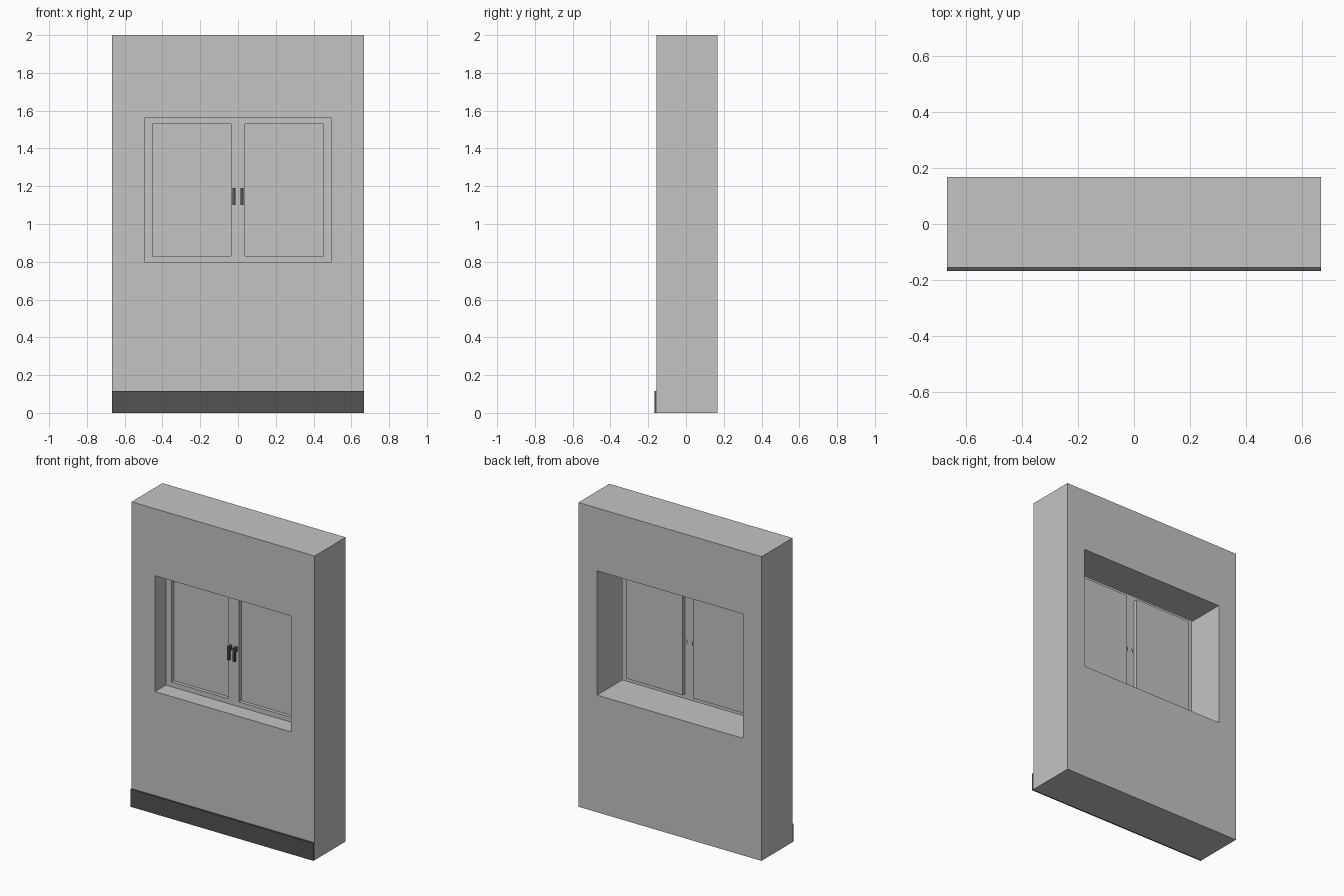
import bpy
import bmesh

# Remove the default cube only
cube = bpy.data.objects.get("Cube")
if cube:
    bpy.data.objects.remove(cube, do_unlink=True)


def make_material(name, value):
    mat = bpy.data.materials.new(name)
    mat.use_nodes = True
    color = (value, value, value, 1)
    mat.diffuse_color = color
    mat.node_tree.nodes["Principled BSDF"].inputs["Base Color"].default_value = color
    return mat


light_grey = make_material("light_grey", 0.55)
dark_grey = make_material("dark_grey", 0.085)


def rect(x0, x1, z0, z1, y):
    """Corners of an upright rectangle."""
    return [(x0, y, z0), (x1, y, z0), (x1, y, z1), (x0, y, z1)]


def add_face(bm, points):
    return bm.faces.new([bm.verts.new(p) for p in points])


def add_band(bm, a, b):
    """Four quads joining two rectangles."""
    for i in range(4):
        j = (i + 1) % 4
        add_face(bm, [a[i], a[j], b[j], b[i]])


def finish(bm, name, mat, face_front=False):
    bmesh.ops.remove_doubles(bm, verts=bm.verts, dist=0.0001)
    bmesh.ops.recalc_face_normals(bm, faces=bm.faces)
    bm.normal_update()
    if face_front and sum(f.normal.y * f.calc_area() for f in bm.faces) > 0:
        bmesh.ops.reverse_faces(bm, faces=bm.faces)
    mesh = bpy.data.meshes.new(name)
    bm.to_mesh(mesh)
    bm.free()
    mesh.materials.append(mat)
    obj = bpy.data.objects.new(name, mesh)
    bpy.context.scene.collection.objects.link(obj)
    return obj


def add_box(bm, x, y, z):
    near = rect(*x, *z, y[0])
    far = rect(*x, *z, y[1])
    add_face(bm, near)
    add_face(bm, far)
    add_band(bm, near, far)


HALF = 0.666
FRONT, BACK = -0.155, 0.167
SASH_Y, PANE_Y = -0.043, -0.02

# Wall with a straight opening
bm = bmesh.new()
outer = [rect(-HALF, HALF, 0, 2, y) for y in (FRONT, BACK)]
hole = [rect(-0.53, 0.53, 0.77, 1.587, y) for y in (FRONT, BACK)]
add_band(bm, outer[0], hole[0])
add_band(bm, outer[1], hole[1])
add_band(bm, *outer)
add_band(bm, *hole)
finish(bm, "wall", light_grey)

# Window: flush casing, reveal, sash sheet and two recessed panes
bm = bmesh.new()
casing_y = FRONT - 0.0005
lip = rect(-0.495, 0.495, 0.798, 1.56, casing_y)
add_band(bm, rect(-0.535, 0.535, 0.767, 1.59, casing_y), lip)
add_band(bm, lip, rect(-0.495, 0.495, 0.798, 1.56, SASH_Y))
xs = [-0.495, -0.452, -0.038, 0.038, 0.452, 0.495]
zs = [0.798, 0.83, 1.53, 1.56]
for i in range(len(xs) - 1):
    for k in range(len(zs) - 1):
        cell = (xs[i], xs[i + 1], zs[k], zs[k + 1])
        if i in (1, 3) and k == 1:
            add_band(bm, rect(*cell, SASH_Y), rect(*cell, PANE_Y))
            add_face(bm, rect(*cell, PANE_Y))
        else:
            add_face(bm, rect(*cell, SASH_Y))
finish(bm, "window", light_grey, face_front=True)

# Pair of handles: grip bar on a short mount
for side, label in ((-1, "right"), (1, "left")):
    bm = bmesh.new()
    x = sorted((side * 0.013, side * 0.028))
    add_box(bm, x, (-0.075, -0.06), (1.1, 1.19))
    add_box(bm, x, (-0.06, SASH_Y), (1.16, 1.19))
    finish(bm, label + "_handle", dark_grey)

# Skirting board along the foot of the front
bm = bmesh.new()
add_box(bm, (-HALF, HALF), (-0.167, FRONT), (0, 0.115))
finish(bm, "skirting_board", dark_grey)
